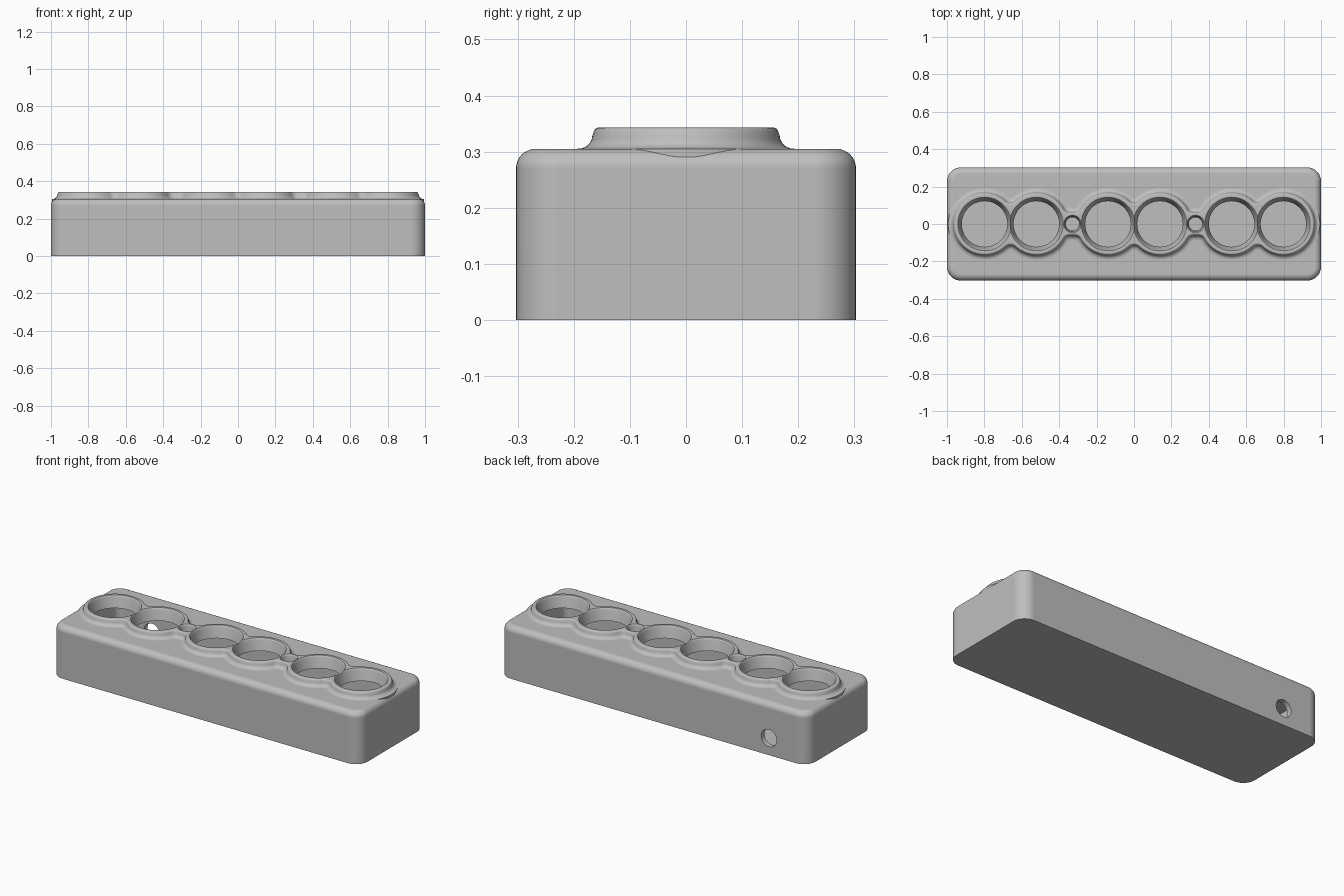
import bpy, bmesh, math
from mathutils import Vector

if "Cube" in bpy.data.objects:
    bpy.data.objects.remove(bpy.data.objects["Cube"], do_unlink=True)

grey = bpy.data.materials.new("light grey plastic")
grey.use_nodes = True
COLOUR = (0.52, 0.52, 0.52, 1)
grey.diffuse_color = COLOUR
grey.node_tree.nodes["Principled BSDF"].inputs["Base Color"].default_value = COLOUR

BODY_TOP, COLLAR_TOP, CEILING, WALL = 0.305, 0.343, 0.275, 0.03
HALF_X, HALF_Y, CORNER, EDGE = 1.0, 0.303, 0.075, 0.035


def arc(centre, radius, start, end, steps, inward=False):
    """Points of an arc, each paired with its outward normal."""
    sign = -1 if inward else 1
    result = []
    for i in range(steps + 1):
        a = start + (end - start) * i / steps
        d = Vector((math.cos(a), math.sin(a)))
        result.append((centre + d * radius, d * sign))
    return result


def loft(name, outline, levels):
    """Closed solid from an outline offset by each (offset, z) level."""
    bm = bmesh.new()
    rings = [[bm.verts.new((*(p + n * d), z)) for p, n in outline] for d, z in levels]
    count = len(outline)
    for low, high in zip(rings, rings[1:]):
        for i in range(count):
            j = (i + 1) % count
            bm.faces.new((low[i], low[j], high[j], high[i]))
    bm.faces.new(rings[0][::-1])
    bm.faces.new(rings[-1])
    bmesh.ops.recalc_face_normals(bm, faces=bm.faces)
    mesh = bpy.data.meshes.new(name)
    bm.to_mesh(mesh)
    bm.free()
    mesh.materials.append(grey)
    obj = bpy.data.objects.new(name, mesh)
    bpy.context.collection.objects.link(obj)
    return obj


def combine(target, other, operation):
    """Apply a boolean and discard the helper."""
    other.hide_render = True
    mod = target.modifiers.new(operation, "BOOLEAN")
    mod.operation, mod.solver, mod.object = operation, "EXACT", other
    bpy.context.view_layer.objects.active = target
    bpy.ops.object.modifier_apply(modifier=mod.name)
    bpy.data.objects.remove(other, do_unlink=True)


def rounded_rectangle():
    outline = []
    for k, (sx, sy) in enumerate(((1, 1), (-1, 1), (-1, -1), (1, -1))):
        centre = Vector((sx * (HALF_X - CORNER), sy * (HALF_Y - CORNER)))
        outline += arc(centre, CORNER, k * math.pi / 2, (k + 1) * math.pi / 2, 10)
    return outline


def chain_outline(circles, fillet):
    """Outline round a row of touching circles, with filleted necks."""
    upper, start = [], math.pi
    for (x, r), (x2, r2) in zip(circles, circles[1:]):
        a, b, gap = r + fillet, r2 + fillet, x2 - x
        along = (a * a - b * b + gap * gap) / (2 * gap)
        height = math.sqrt(a * a - along * along)
        leave = math.atan2(height, along)
        arrive = math.atan2(height, along - gap)
        upper += arc(Vector((x, 0)), r, start, leave, 20)
        neck = arc(Vector((x + along, height)), fillet,
                   leave + math.pi, arrive + math.pi, 8, True)
        upper += neck[1:-1]
        start = arrive
    x, r = circles[-1]
    upper += arc(Vector((x, 0)), r, start, 0, 20)
    lower = [(Vector((p.x, -p.y)), Vector((n.x, -n.y))) for p, n in upper[-2:0:-1]]
    return (upper + lower)[::-1]


# Main block with rounded corners and a rounded top edge
rectangle = rounded_rectangle()
top_round = [(EDGE * (math.cos(a) - 1), BODY_TOP - EDGE + EDGE * math.sin(a))
             for a in (math.pi / 2 * i / 8 for i in range(9))]
body = loft("socket_box", rectangle, [(0, 0)] + top_round)

# Raised collar that flares into the top of the block
big = [(s * x, 0.165) for x in (0.139, 0.522, 0.799) for s in (-1, 1)]
small = [(s * 0.329, 0.06) for s in (-1, 1)]
circles = sorted(big + small)
flare = [(0.03, BODY_TOP - 0.015), (0.03, BODY_TOP)]
flare += [(0.002 + 0.026 * (1 - math.sin(a)), BODY_TOP + 0.024 * (1 - math.cos(a)))
          for a in (math.pi / 2 * i / 6 for i in range(1, 7))]
flare += [(-0.01 + 0.01 * math.cos(a), COLLAR_TOP - 0.01 + 0.01 * math.sin(a))
          for a in (math.pi / 2 * i / 4 for i in range(5))]
combine(body, loft("collar", chain_outline(circles, 0.04), flare), "UNION")

# Hollow inside
combine(body, loft("cavity", rectangle, [(-WALL, WALL), (-WALL, CEILING)]), "DIFFERENCE")

# Tapered round openings, large and small
for x, r in circles:
    rim = 0.14 if r > 0.1 else 0.044
    taper = 0.018 if r > 0.1 else 0.008
    circle = arc(Vector((x, 0)), rim, 0, math.tau, 48)[:-1]
    levels = [(-taper, CEILING - 0.02), (-taper, CEILING), (-0.003, COLLAR_TOP - 0.01),
              (0, COLLAR_TOP - 0.004), (0.004, COLLAR_TOP + 0.001), (0.004, COLLAR_TOP + 0.02)]
    combine(body, loft("opening", circle, levels), "DIFFERENCE")

# Cable hole through the back wall
bpy.ops.mesh.primitive_cylinder_add(vertices=40, radius=0.05, depth=0.1,
                                    location=(-0.75, HALF_Y, 0.1),
                                    rotation=(math.pi / 2, 0, 0))
combine(body, bpy.context.object, "DIFFERENCE")

# Smooth curved surfaces, crisp hard edges
bpy.ops.object.select_all(action="DESELECT")
body.select_set(True)
bpy.context.view_layer.objects.active = body
bpy.ops.object.shade_smooth_by_angle(angle=math.radians(35))
weighted = body.modifiers.new("weighted_normals", "WEIGHTED_NORMAL")
weighted.keep_sharp = True
body.data.materials.clear()
body.data.materials.append(grey)
for face in body.data.polygons:
    face.material_index = 0
